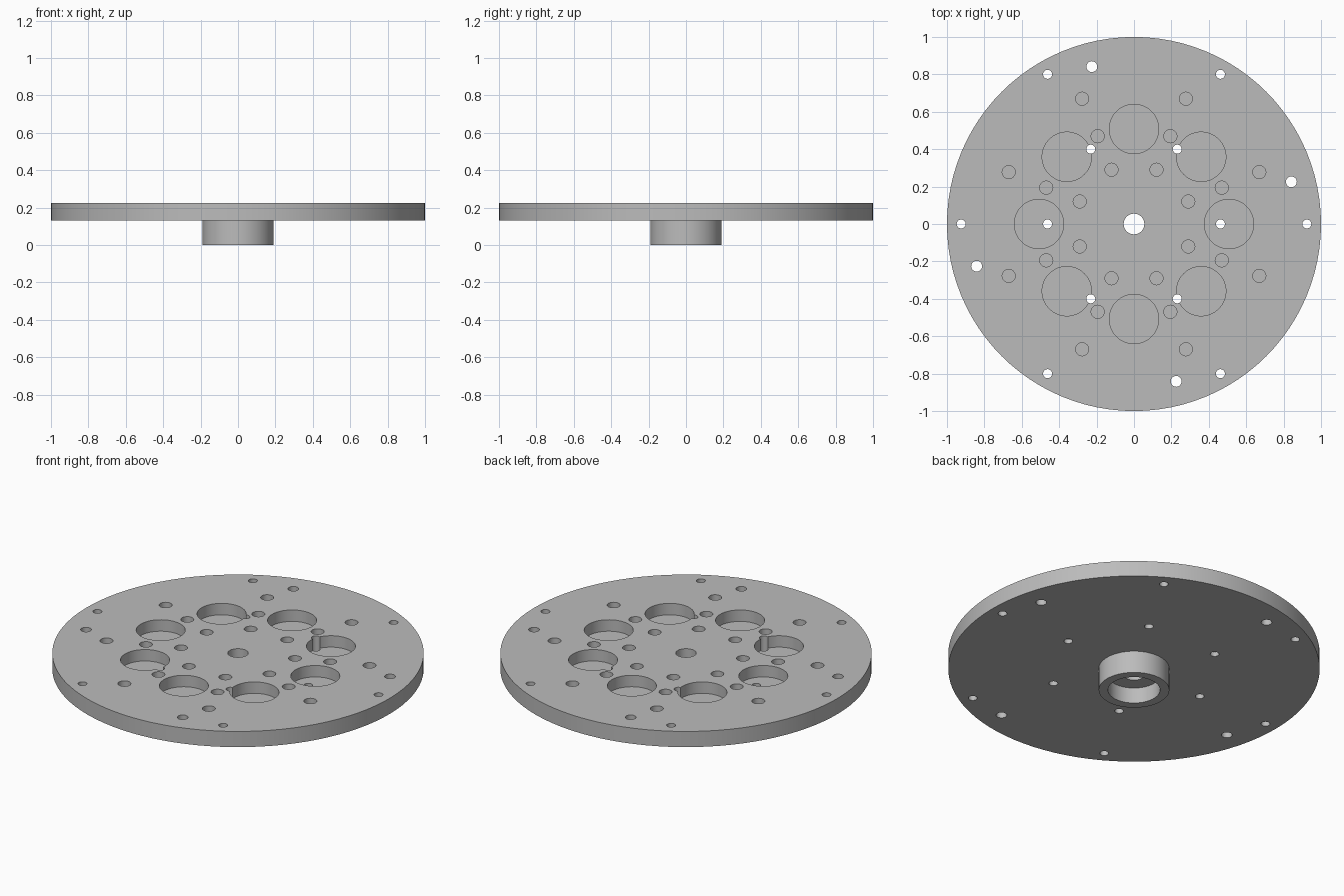
import bpy
import bmesh
from math import cos, sin, radians, pi
from mathutils import Matrix, Vector

cube = bpy.data.objects.get("Cube")
if cube:
    bpy.data.objects.remove(cube, do_unlink=True)

TOP, UNDER = 0.225, 0.132     # faces of the disc
FLOOR = 0.157                 # floor of the blind holes
SEGMENTS = 96

grey = bpy.data.materials.new("plain grey")
grey.use_nodes = True
grey.diffuse_color = (0.5, 0.5, 0.5, 1)
grey.node_tree.nodes["Principled BSDF"].inputs["Base Color"].default_value = grey.diffuse_color


def add_object(name, bm):
    bmesh.ops.recalc_face_normals(bm, faces=bm.faces)
    mesh = bpy.data.meshes.new(name)
    bm.to_mesh(mesh)
    bm.free()
    mesh.materials.append(grey)
    obj = bpy.data.objects.new(name, mesh)
    bpy.context.collection.objects.link(obj)
    return obj


def lathe(name, profile):
    """Spin a closed (radius, height) outline around z."""
    bm = bmesh.new()
    rings = []
    for i in range(SEGMENTS):
        a = 2 * pi * i / SEGMENTS
        rings.append([bm.verts.new((r * cos(a), r * sin(a), z)) for r, z in profile])
    n = len(profile)
    for i, ring in enumerate(rings):
        after = rings[(i + 1) % SEGMENTS]
        for j in range(n):
            k = (j + 1) % n
            bm.faces.new((ring[j], after[j], after[k], ring[k]))
    return add_object(name, bm)


def hole_cutter(name, patterns, bottom):
    """Rings of cylinders: (count, pitch radius, start angle, hole radius, sides)."""
    bm = bmesh.new()
    height = TOP + 0.1 - bottom
    for count, pitch, start, radius, sides in patterns:
        for i in range(count):
            a = radians(start + 360 * i / count)
            centre = Vector((pitch * cos(a), pitch * sin(a), bottom + height / 2))
            bmesh.ops.create_cone(bm, cap_ends=True, segments=sides, radius1=radius,
                                  radius2=radius, depth=height,
                                  matrix=Matrix.Translation(centre))
    obj = add_object(name, bm)
    obj.hide_render = True
    return obj


# Disc with the hub, its counterbore and the central hole
plate = lathe("round_plate", [
    (0.055, TOP), (1, TOP), (1, UNDER), (0.19, UNDER),
    (0.19, 0), (0.14, 0), (0.14, 0.093), (0.055, 0.093)])

# Large pockets and three rings of small blind holes
blind = hole_cutter("blind_hole_cutter", [
    (8, 0.508, 0, 0.132, 64),
    (8, 0.725, 22.5, 0.035, 32),
    (8, 0.508, 22.5, 0.035, 32),
    (8, 0.314, 22.5, 0.035, 32)], FLOOR)

# Bolt holes that go right through
through = hole_cutter("through_hole_cutter", [
    (6, 0.924, 0, 0.024, 32),
    (6, 0.462, 0, 0.024, 32),
    (4, 0.871, 15, 0.029, 32)], UNDER - 0.1)

# Cut the holes, then drop the cutters
bpy.ops.object.select_all(action='DESELECT')
bpy.context.view_layer.objects.active = plate
plate.select_set(True)
for cutter in (blind, through):
    mod = plate.modifiers.new(cutter.name, 'BOOLEAN')
    mod.operation = 'DIFFERENCE'
    mod.solver = 'EXACT'
    mod.object = cutter
    bpy.ops.object.modifier_apply(modifier=mod.name)
    bpy.data.objects.remove(cutter, do_unlink=True)

bpy.ops.object.shade_smooth_by_angle(angle=radians(30))
